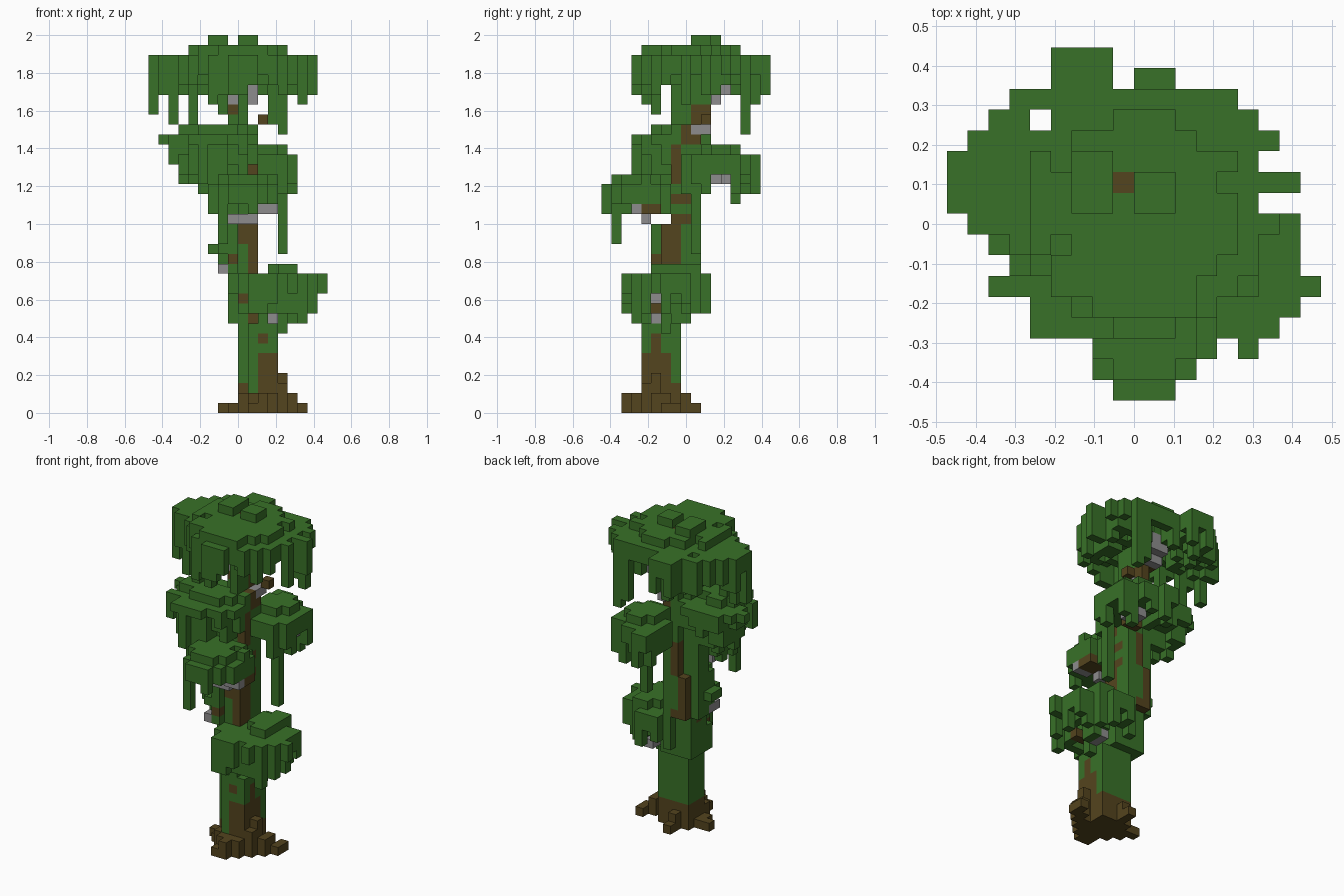
import bpy, bmesh, random
from mathutils import Vector

if "Cube" in bpy.data.objects:
    bpy.data.objects.remove(bpy.data.objects["Cube"])

rng = random.Random(7)
NX, NY, NZ = 18, 17, 38
S = 2 / NZ                     # edge of one block
cells = {}                     # (i, j, k) -> (part, colour)


def make_material(name, rgb):
    mat = bpy.data.materials.new(name)
    mat.use_nodes = True
    mat.diffuse_color = (*rgb, 1)
    mat.node_tree.nodes["Principled BSDF"].inputs["Base Color"].default_value = (*rgb, 1)
    return mat


MATERIALS = {
    "leaf": make_material("leaf green", (0.04, 0.166, 0.021)),
    "bark": make_material("bark brown", (0.088, 0.058, 0.013)),
    "stone": make_material("pale grey", (0.27, 0.265, 0.27)),
}


def put(part, colour, i, j, k):
    cells.setdefault((i, j, k), (part, colour))


def box(part, colour, xs, ys, zs):
    """Fill inclusive ranges of blocks."""
    for i in range(xs[0], xs[1] + 1):
        for j in range(ys[0], ys[1] + 1):
            for k in range(zs[0], zs[1] + 1):
                put(part, colour, i, j, k)


def canopy(part, j0, spans, top, crown, inner, edge, skip=()):
    """Ragged leaf plate: spans give the x range of every row from j0 on,
    crown is the raised ellipse, inner and edge are ranges of hanging depth."""
    plan = {(i, j0 + n) for n, (a, b) in enumerate(spans)
            for i in range(a, b + 1)} - set(skip)
    cx, cy, rx, ry = crown
    for i, j in sorted(plan):
        inside = all((i + a, j + b) in plan for a, b in ((1, 0), (-1, 0), (0, 1), (0, -1)))
        e = ((i - cx) / rx) ** 2 + ((j - cy) / ry) ** 2
        high = top + (e < 1.1 and e + rng.uniform(-0.4, 0.5) < 1)
        low = top - rng.randint(*(inner if inside else edge))
        box(part, "leaf", (i, i), (j, j), (low, high))


# Grey branch stubs under the leaves
for xs, ys, zs in (((12, 12), (5, 5), (9, 9)), ((15, 15), (5, 5), (11, 11)),
                   ((13, 13), (7, 8), (9, 9)), ((7, 7), (5, 6), (14, 14)),
                   ((8, 10), (4, 4), (19, 19)), ((11, 12), (3, 3), (20, 20)),
                   ((11, 13), (12, 12), (23, 23)), ((11, 12), (11, 11), (23, 23)),
                   ((10, 10), (9, 10), (28, 28)), ((8, 10), (11, 11), (31, 32)),
                   ((8, 10), (12, 12), (32, 33)), ((8, 8), (8, 8), (31, 32))):
    box("branch_stubs", "stone", xs, ys, zs)

# Bark branches
for xs, ys, zs in (((11, 14), (5, 5), (10, 10)), ((8, 8), (5, 5), (15, 15)),
                   ((10, 10), (5, 5), (9, 9)), ((9, 9), (4, 4), (11, 11)),
                   ((12, 12), (5, 5), (6, 7)), ((11, 11), (4, 4), (7, 7)),
                   ((9, 9), (6, 6), (17, 18)), ((10, 12), (4, 5), (20, 20)),
                   ((10, 11), (10, 10), (23, 23)), ((10, 10), (8, 9), (27, 27)),
                   ((10, 10), (8, 8), (28, 28)), ((9, 9), (9, 10), (29, 30)),
                   ((11, 11), (10, 10), (29, 29)), ((8, 8), (8, 8), (30, 30)),
                   ((8, 8), (10, 10), (31, 36))):
    box("branches", "bark", xs, ys, zs)

# Leaning trunk: section start and size for each stretch of height
for low, high, x, y, w, d in ((0, 8, 9, 4, 4, 4), (9, 13, 8, 5, 4, 4),
                              (14, 18, 7, 6, 4, 4), (19, 22, 8, 7, 3, 3),
                              (23, 28, 8, 7, 3, 3), (29, 34, 8, 8, 2, 3)):
    # the cut corner is at the front below and at the back above
    cut = (x, y) if high < 14 else (x, y + d - 1)
    for k in range(low, high + 1):
        for i in range(x, x + w):
            for j in range(y, y + d):
                if (i, j) == cut or (k > 30 and i == x):
                    continue
                front_bark = i >= x + w - 2 and j < y + 3 and k < 6
                stripe = i == x + w - 1 and j - y < (2 if k < 23 else 1) and 13 < k < 27
                back_seam = (i, j) == (x + 1, y + d - 1) and 13 < k < 23
                foot = k < 2 or (k < 3 and j > y)
                bark = front_bark or foot or back_seam or (stripe and k not in (20, 22))
                put("trunk", "bark" if bark or rng.random() < 0.03 else "leaf", i, j, k)
# Ivy strips climbing the trunk
box("ivy", "leaf", (8, 8), (5, 6), (9, 11))
box("ivy", "leaf", (8, 8), (5, 5), (14, 18))
box("ivy", "leaf", (7, 7), (7, 8), (19, 24))
box("ivy", "leaf", (9, 9), (7, 7), (29, 34))

# Roots: block column heights around the foot
for i, j, h in ((13, 5, 4), (14, 5, 2), (14, 6, 2), (15, 6, 1), (15, 7, 1), (13, 4, 3),
                (12, 3, 2), (11, 3, 2), (10, 3, 2), (9, 4, 2), (11, 2, 2),
                (10, 2, 1), (8, 5, 1), (8, 6, 1), (7, 6, 1), (10, 8, 2), (10, 9, 1)):
    box("roots", "bark", (i, i), (j, j), (0, h - 1))

# Leaf canopies, highest first
canopy("top_canopy", 3,
       ((8, 10), (6, 12), (5, 13), (4, 14), (3, 14), (1, 15), (0, 14), (0, 16),
        (0, 14), (1, 15), (2, 14), (3, 13), (5, 7), (5, 7)),
       35, (8.5, 8.5, 5, 5), (0, 2), (1, 3), ((4, 13), (8, 10)))
box("top_canopy", "leaf", (6, 7), (9, 11), (37, 37))
box("top_canopy", "leaf", (9, 10), (9, 10), (37, 37))
canopy("left_canopy", 3,
       ((4, 7), (4, 9), (2, 10), (3, 10), (2, 9), (2, 9), (2, 8), (3, 7)),
       27, (6.5, 6.5, 3.5, 2), (2, 4), (0, 2))
put("left_canopy", "leaf", 1, 8, 27)
canopy("back_canopy", 8,
       ((10, 13), (10, 14), (10, 14), (9, 14), (9, 13), (9, 14), (9, 12), (9, 10)),
       25, (11.5, 11.5, 2.4, 2.2), (1, 1), (1, 3))
box("back_canopy", "leaf", (14, 14), (12, 12), (24, 25))
canopy("front_canopy", 0,
       ((8, 10), (7, 11), (7, 12), (6, 12), (6, 12), (6, 12), (7, 11)),
       22, (9, 3, 3.2, 2.4), (1, 1), (1, 2))
canopy("small_leaf_tuft", 5, ((7, 7), (6, 7), (6, 7)), 16, (7, 7, 0.5, 0.5), (0, 0), (0, 1))
canopy("low_canopy", 2,
       ((10, 12), (10, 15), (9, 16), (9, 15), (8, 16), (9, 16), (9, 16), (10, 14), (11, 13)),
       13, (13, 7, 1.6, 2.6), (1, 2), (1, 3))
box("low_canopy", "leaf", (16, 17), (5, 5), (12, 13))
box("low_canopy", "leaf", (14, 14), (2, 2), (12, 13))

# Hanging vines: column, top and bottom block
for i, j, high, low in ((0, 9, 34, 30), (2, 8, 34, 29), (4, 7, 34, 29), (1, 11, 34, 32),
                        (6, 4, 34, 31), (7, 5, 34, 30), (13, 14, 34, 28), (12, 14, 34, 29),
                        (15, 8, 34, 31), (6, 15, 34, 31), (5, 14, 34, 32), (11, 13, 34, 32),
                        (2, 5, 26, 25), (3, 6, 26, 24), (4, 4, 26, 24), (5, 3, 26, 23),
                        (5, 7, 24, 22), (6, 6, 24, 21), (7, 5, 24, 22),
                        (13, 13, 24, 21), (14, 10, 24, 22), (13, 8, 24, 22),
                        (7, 1, 22, 17), (13, 9, 24, 16), (6, 5, 22, 20),
                        (12, 3, 12, 10), (13, 3, 12, 10), (14, 4, 12, 10),
                        (15, 3, 12, 9), (16, 4, 12, 10), (13, 6, 12, 8),
                        (14, 7, 12, 9), (14, 8, 12, 9), (11, 4, 12, 9)):
    box("hanging_vines", "leaf", (i, i), (j, j), (low, high))

# Turn the blocks into one open-faced mesh per part
AXES = [Vector(v) for v in ((1, 0, 0), (0, 1, 0), (0, 0, 1))]
ORIGIN = Vector((-NX / 2, -NY / 2, 0))
names = list(MATERIALS)
for part in dict.fromkeys(p for p, c in cells.values()):
    bm = bmesh.new()
    for pos, (owner, colour) in cells.items():
        if owner != part:
            continue
        centre = Vector(pos) + ORIGIN + Vector((0.5, 0.5, 0.5))
        for a in range(3):
            for sign in (1, -1):
                n = AXES[a] * sign
                if tuple(int(p + d) for p, d in zip(pos, n)) in cells:
                    continue
                u, v = AXES[(a + 1) % 3] / 2, AXES[(a + 2) % 3] / 2 * sign
                corners = (-u - v, u - v, u + v, v - u)
                face = bm.faces.new([bm.verts.new((centre + n / 2 + c) * S) for c in corners])
                face.material_index = names.index(colour)
    bmesh.ops.remove_doubles(bm, verts=bm.verts, dist=S / 100)
    mesh = bpy.data.meshes.new(part)
    bm.to_mesh(mesh)
    bm.free()
    for mat in MATERIALS.values():
        mesh.materials.append(mat)
    bpy.context.collection.objects.link(bpy.data.objects.new(part, mesh))
